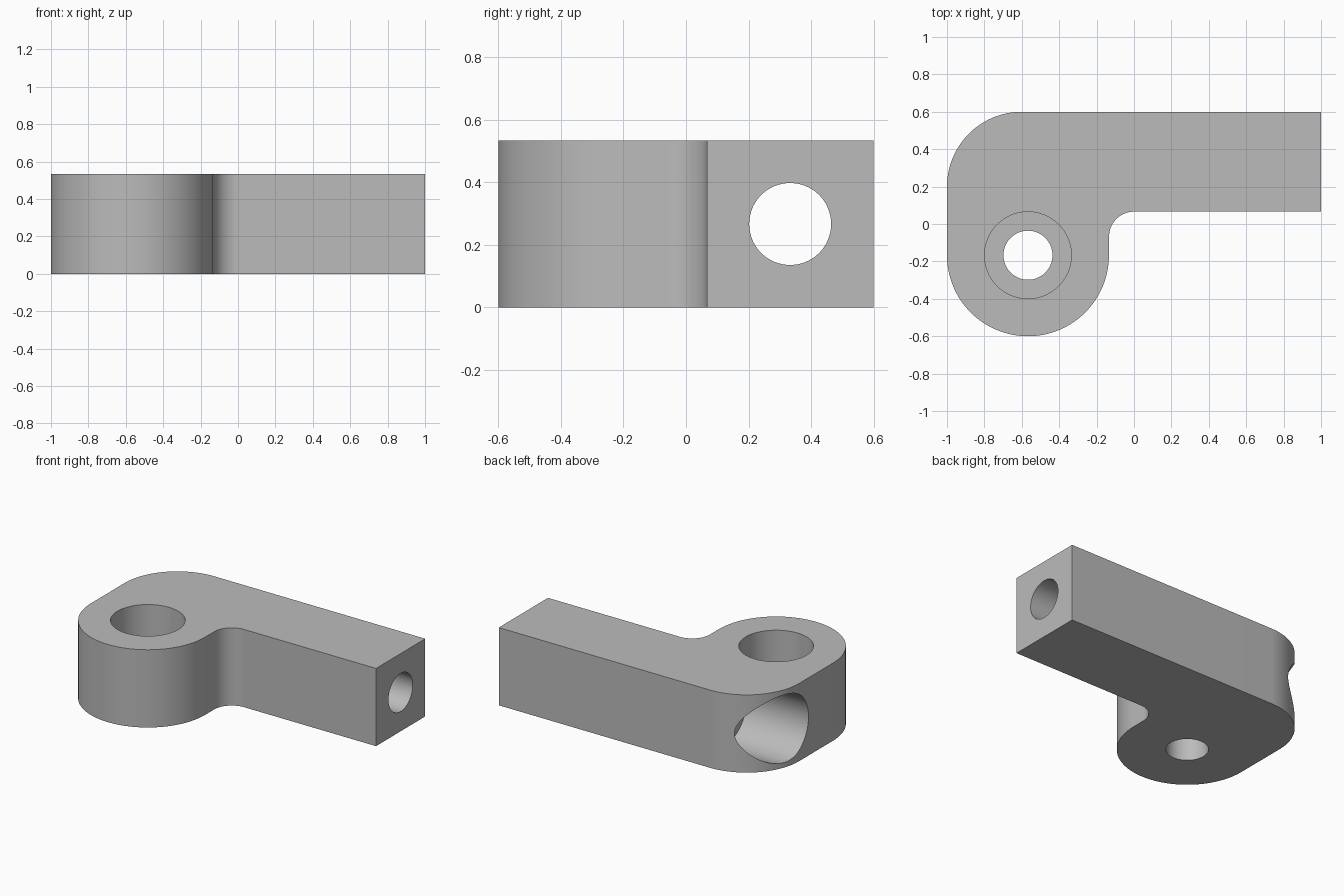
import bpy, bmesh, math
from mathutils import Matrix

cube = bpy.data.objects.get("Cube")
if cube:
    bpy.data.objects.remove(cube, do_unlink=True)

HEIGHT = 0.533
MID = HEIGHT / 2

grey = bpy.data.materials.new("plain grey")
grey.use_nodes = True
COLOUR = (0.5, 0.5, 0.5, 1)
grey.diffuse_color = COLOUR
grey.node_tree.nodes["Principled BSDF"].inputs["Base Color"].default_value = COLOUR


def arc(cx, cy, r, start, end, steps):
    """Points on an arc, angles in degrees."""
    angles = [math.radians(start + (end - start) * i / steps) for i in range(steps + 1)]
    return [(cx + r * math.cos(a), cy + r * math.sin(a)) for a in angles]


def make_object(name, bm):
    bmesh.ops.recalc_face_normals(bm, faces=bm.faces)
    mesh = bpy.data.meshes.new(name)
    bm.to_mesh(mesh)
    bm.free()
    mesh.materials.append(grey)
    obj = bpy.data.objects.new(name, mesh)
    bpy.context.collection.objects.link(obj)
    return obj


def cylinder_cutter(name, radius, length, centre, along_x=False):
    bm = bmesh.new()
    turn = Matrix.Rotation(math.pi / 2, 4, "Y") if along_x else Matrix()
    bmesh.ops.create_cone(bm, cap_ends=True, segments=96, radius1=radius, radius2=radius,
                          depth=length, matrix=Matrix.Translation(centre) @ turn)
    return make_object(name, bm)


# Bracket outline: arm end, inner fillet, round boss, outer corner
outline = [(1, 0.6)]
outline += arc(-0.6, 0.2, 0.4, 90, 180, 32)
outline += arc(-0.567, -0.167, 0.433, 180, 360, 64)
outline += arc(0, -0.067, 0.133, 180, 90, 24)
outline += [(1, 0.067)]

bm = bmesh.new()
base = bm.faces.new([bm.verts.new((x, y, 0)) for x, y in outline])
top = bmesh.ops.extrude_face_region(bm, geom=[base])["geom"]
bmesh.ops.translate(bm, vec=(0, 0, HEIGHT),
                    verts=[v for v in top if isinstance(v, bmesh.types.BMVert)])
bracket = make_object("bracket", bm)

# Counterbored holes: one down through the boss, one along the arm
BOSS_X, BOSS_Y, ARM_Y = -0.567, -0.167, 0.333
cutters = [
    cylinder_cutter("boss_hole", 0.131, 2, (BOSS_X, BOSS_Y, MID)),
    cylinder_cutter("boss_counterbore", 0.232, 1, (BOSS_X, BOSS_Y, MID + 0.5)),
    cylinder_cutter("arm_hole", 0.131, 3, (0, ARM_Y, MID), True),
    cylinder_cutter("arm_counterbore", 0.232, 1, (-1.033, ARM_Y, MID), True),
]
for cutter in cutters:
    cutter.hide_render = True
    cutter.hide_set(True)
    cut = bracket.modifiers.new(cutter.name, "BOOLEAN")
    cut.operation = "DIFFERENCE"
    cut.solver = "EXACT"
    cut.object = cutter

# Apply the cuts and remove the cutters
bpy.ops.object.select_all(action="DESELECT")
bpy.context.view_layer.objects.active = bracket
bracket.select_set(True)
for cutter in cutters:
    bpy.ops.object.modifier_apply(modifier=cutter.name)
    bpy.data.objects.remove(cutter, do_unlink=True)

bpy.ops.object.shade_smooth_by_angle(angle=math.radians(30))
